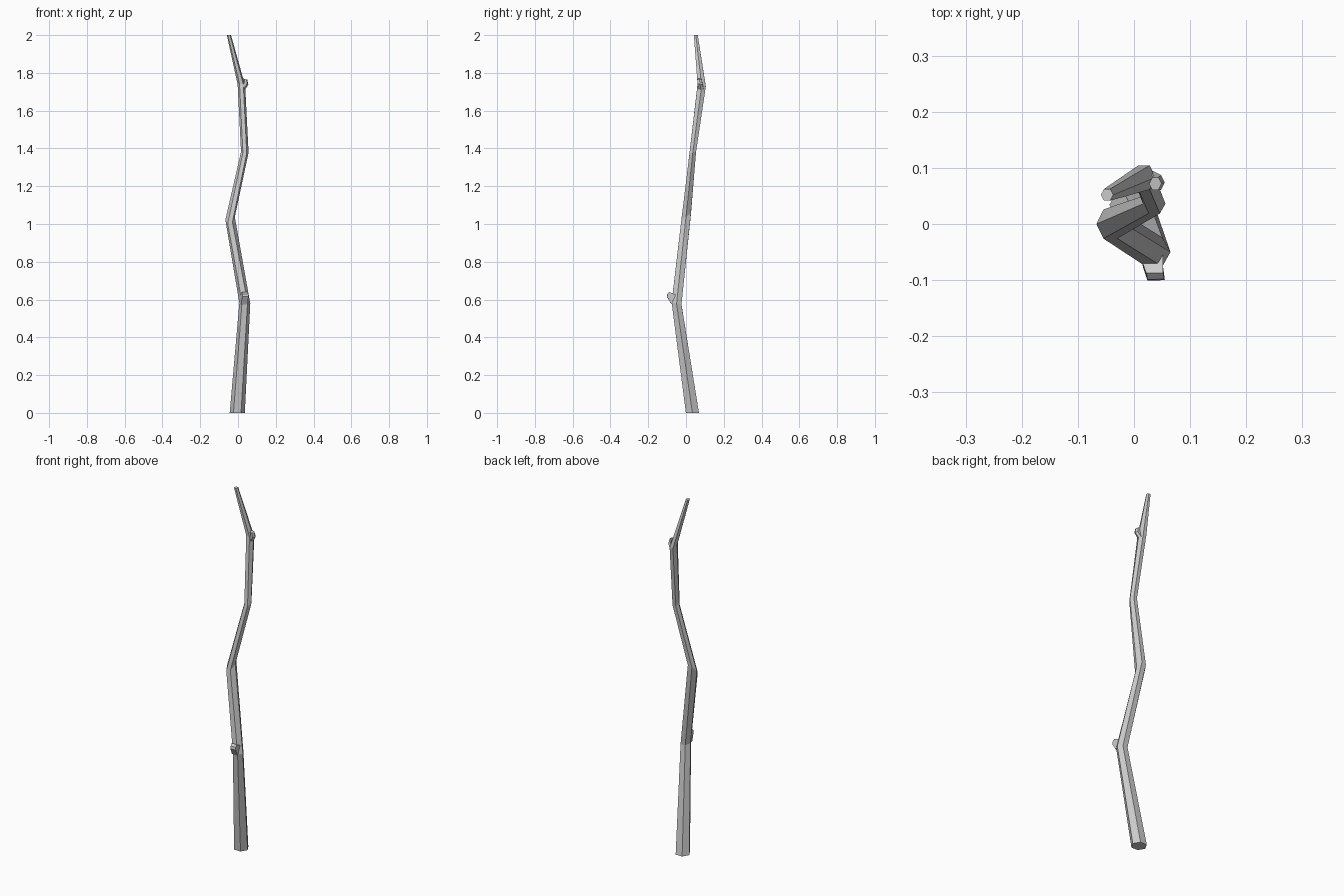
import bpy
import bmesh
from math import cos, sin, pi


def ring(x, y, z, rx, ry, tilt_x=0.0, tilt_y=0.0):
    """Hexagon with corners on +-x; tilts raise z along x and y."""
    pts = []
    for i in range(6):
        dx, dy = rx * cos(i * pi / 3), ry * sin(i * pi / 3)
        pts.append((x + dx, y + dy, z + dx * tilt_x + dy * tilt_y))
    return pts


def loft(name, rings):
    """Skin a list of equal-length rings and cap both ends."""
    bm = bmesh.new()
    loops = [[bm.verts.new(p) for p in r] for r in rings]
    n = len(loops[0])
    for a, b in zip(loops, loops[1:]):
        for i in range(n):
            j = (i + 1) % n
            bm.faces.new((a[i], a[j], b[j], b[i]))
    bm.faces.new(loops[0][::-1])
    bm.faces.new(loops[-1])
    bmesh.ops.recalc_face_normals(bm, faces=bm.faces)
    mesh = bpy.data.meshes.new(name)
    bm.to_mesh(mesh)
    bm.free()
    obj = bpy.data.objects.new(name, mesh)
    bpy.context.collection.objects.link(obj)
    return obj


# Crooked tapering shaft
loft("shaft", [
    ring(-0.004, 0.034, 0.00, 0.040, 0.040),
    ring(0.036, -0.050, 0.58, 0.029, 0.030, -0.05, -0.2),
    ring(-0.042, 0.000, 1.03, 0.025, 0.030, 0.3, 0.9),
    ring(0.036, 0.036, 1.38, 0.020, 0.020, -0.1, 0.2),
    ring(0.018, 0.083, 1.735, 0.020, 0.025, -0.2, -0.3),
    ring(-0.048, 0.052, 2.00, 0.011, 0.012),
])

# Lower broken twig: four-sided stub leaning to the front
loft("lower_twig", [
    [(0.016, -0.077, 0.575), (0.052, -0.077, 0.575),
     (0.052, -0.055, 0.625), (0.012, -0.060, 0.625)],
    [(0.024, -0.101, 0.615), (0.055, -0.100, 0.615),
     (0.052, -0.088, 0.640), (0.022, -0.088, 0.640)],
    [(0.024, -0.099, 0.630), (0.054, -0.098, 0.630),
     (0.052, -0.087, 0.641), (0.022, -0.087, 0.641)],
])

# Upper broken twig: small hexagonal stub leaning to the right
loft("upper_twig", [
    ring(0.026, 0.080, 1.715, 0.012, 0.018, -0.3, -0.2),
    ring(0.042, 0.074, 1.745, 0.013, 0.015, -0.5, -0.2),
    ring(0.038, 0.072, 1.767, 0.011, 0.013, -0.3, 0.0),
])
